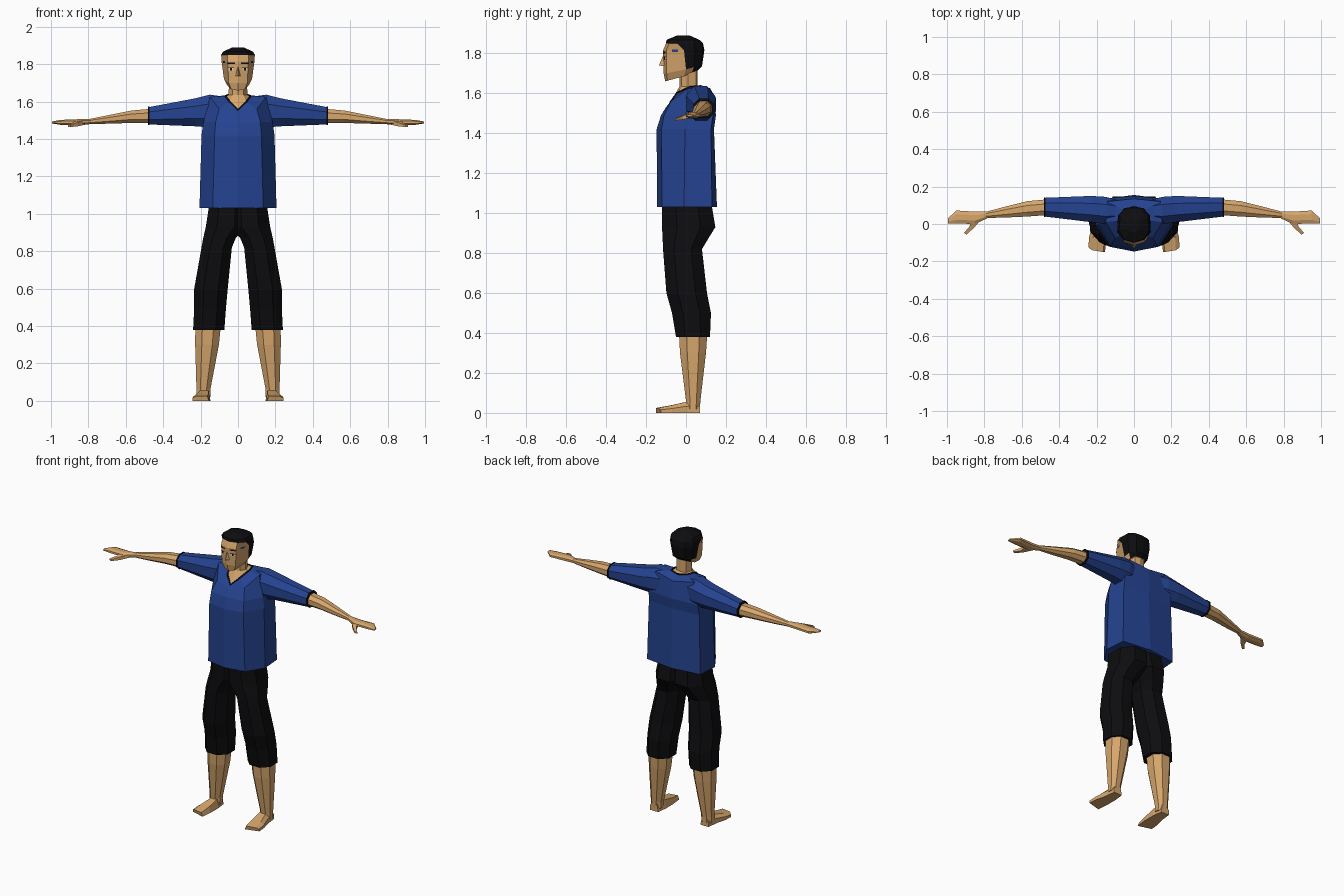
import bpy, bmesh, math
from mathutils import Vector

if "Cube" in bpy.data.objects:
    bpy.data.objects.remove(bpy.data.objects["Cube"])


def material(name, color):
    m = bpy.data.materials.new(name)
    m.diffuse_color = (*color, 1)
    m.use_nodes = True
    m.node_tree.nodes["Principled BSDF"].inputs["Base Color"].default_value = m.diffuse_color
    return m


SKIN = material("skin", (0.67, 0.38, 0.15))
BLUE = material("blue_cloth", (0.018, 0.056, 0.28))
BLACK = material("black", (0.004, 0.004, 0.005))
WHITE = material("eye_white", (0.7, 0.68, 0.62))


def make(name, verts, faces, mats, mirror=False, rule=None):
    """Mesh object, optionally mirrored across x, coloured by a face rule."""
    me = bpy.data.meshes.new(name)
    bm = bmesh.new()
    vs = [bm.verts.new(v) for v in verts]
    for f in faces:
        bm.faces.new([vs[i] for i in f])
    if len(faces) > 1:
        bmesh.ops.recalc_face_normals(bm, faces=bm.faces)
    if rule:
        for f in bm.faces:
            f.material_index = rule(f.calc_center_median())
    bm.to_mesh(me)
    bm.free()
    for m in mats:
        me.materials.append(m)
    ob = bpy.data.objects.new(name, me)
    bpy.context.collection.objects.link(ob)
    if mirror:
        mod = ob.modifiers.new("mirror", 'MIRROR')
        mod.use_mirror_merge = False
    return ob


def loft(name, rings, mats, mirror=False, rule=None, cap_start=True, cap_end=True):
    n = len(rings[0])
    verts = [p for r in rings for p in r]
    faces = [(k * n + i, k * n + (i + 1) % n, (k + 1) * n + (i + 1) % n, (k + 1) * n + i)
             for k in range(len(rings) - 1) for i in range(n)]
    if cap_start:
        faces.append(tuple(range(n)))
    if cap_end:
        faces.append(tuple(range(len(verts) - n, len(verts))))
    return make(name, verts, faces, mats, mirror, rule)


def sym(half, z=None):
    """Full ring from a half outline running front centre to back centre."""
    pts = [(p[0], p[1], p[2] if len(p) > 2 else z) for p in half]
    return pts + [(-x, y, h) for x, y, h in reversed(pts[1:-1])]


def octagon(a0, a1, b0, b1, c=0.28):
    """Chamfered rectangle in two axes."""
    da, db = (a1 - a0) * c, (b1 - b0) * c
    return [(a0 + da, b0), (a1 - da, b0), (a1, b0 + db), (a1, b1 - db),
            (a1 - da, b1), (a0 + da, b1), (a0, b1 - db), (a0, b0 + db)]


def upright(rows):
    return [[(a, b, z) for a, b in octagon(x0, x1, y0, y1)] for z, x0, x1, y0, y1 in rows]


def sideways(rows, c=0.28):
    return [[(x, a, b) for a, b in octagon(y0, y1, z0, z1, c)] for x, y0, y1, z0, z1 in rows]


# Shirt body with a V neckline
neckline = sym([(0, -.078, 1.555), (.045, -.045, 1.6), (.068, .02, 1.63),
                (.055, .075, 1.635), (0, .09, 1.63)])
loft("shirt_body", [
    sym([(0, -.145), (.135, -.12), (.206, -.01), (.195, .13), (0, .155)], 1.03),
    sym([(0, -.147), (.125, -.123), (.195, -.005), (.185, .125), (0, .14)], 1.42),
    sym([(0, -.125), (.12, -.11), (.185, .0), (.18, .135), (0, .15)], 1.49),
    sym([(0, -.1, 1.53), (.1, -.075, 1.56), (.15, .01, 1.625), (.14, .12, 1.625), (0, .135, 1.6)]),
    neckline], [BLUE], cap_end=False)

# Dark neckline trim
cu = bpy.data.curves.new("neck_trim", 'CURVE')
cu.dimensions = '3D'
cu.bevel_depth = .006
cu.bevel_resolution = 0
sp = cu.splines.new('POLY')
sp.points.add(len(neckline) - 1)
for p, v in zip(sp.points, neckline):
    p.co = (*v, 1)
sp.use_cyclic_u = True
cu.materials.append(BLACK)
bpy.context.collection.objects.link(bpy.data.objects.new("neck_trim", cu))

# Sleeves and dark cuffs
loft("sleeve", sideways([(.1, .01, .13, 1.47, 1.63), (.15, .0, .145, 1.462, 1.637),
                         (.23, .01, .15, 1.468, 1.617), (.478, .04, .14, 1.478, 1.57)]),
     [BLUE], mirror=True)
loft("sleeve_cuff", sideways([(.473, .037, .143, 1.475, 1.573), (.482, .037, .143, 1.475, 1.573)]),
     [BLACK], mirror=True)

# Arms, hands and thumbs
loft("arm", sideways([(.46, .048, .132, 1.484, 1.562), (.57, .04, .122, 1.486, 1.552),
                      (.68, .035, .095, 1.482, 1.53), (.79, .032, .066, 1.48, 1.508)]),
     [SKIN], mirror=True)
loft("hand", sideways([(.785, .03, .066, 1.48, 1.508), (.85, .0, .066, 1.474, 1.506),
                       (.95, .003, .072, 1.476, 1.502), (.995, .004, .03, 1.483, 1.493)]),
     [SKIN], mirror=True)
loft("thumb", [[(.81, .035, 1.478), (.87, .02, 1.478), (.87, .02, 1.502), (.81, .035, 1.502)],
               [(.855, -.02, 1.468), (.88, -.015, 1.468), (.88, -.015, 1.488), (.855, -.02, 1.488)],
               [(.895, -.056, 1.464), (.91, -.048, 1.464), (.91, -.048, 1.474), (.895, -.056, 1.474)]],
     [SKIN], mirror=True)

# Trousers
loft("trouser_leg", upright([(1.06, -.04, .152, -.12, .125), (.93, -.04, .172, -.12, .147),
                             (.87, .012, .186, -.117, .11), (.82, .033, .195, -.115, .08),
                             (.6, .055, .234, -.098, .105), (.5, .064, .234, -.07, .125),
                             (.38, .073, .24, -.05, .12)]), [BLACK], mirror=True)

# Lower legs and feet
loft("lower_leg", upright([(.42, .09, .228, -.036, .108), (.3, .102, .229, -.03, .1),
                           (.06, .148, .222, .0, .072), (.02, .148, .222, .0, .07)]),
     [SKIN], mirror=True)
foot = []
for y, x0, x1, h, skew in [(.07, .155, .215, .055, 0), (.0, .147, .222, .055, 0),
                           (-.08, .148, .24, .037, .01), (-.15, .155, .244, .025, .025)]:
    foot.append([(x0, y, 0), (x1, y + skew, 0), (x1, y + skew, h * .6),
                 (x1 - .02, y + skew * .4, h), (x0 + .01, y, h)])
loft("foot", foot, [SKIN], mirror=True)

# Neck, filling the V of the shirt
loft("neck", [[(x, y, z - .002) for x, y, z in neckline],
              sym([(0, -.032), (.03, -.022), (.05, .01), (.035, .05), (0, .058)], 1.635),
              sym([(0, -.032), (.03, -.022), (.048, .01), (.035, .05), (0, .058)], 1.74)],
     [SKIN], cap_start=False)


# Head, with hair above the hairline and behind the temples
def hair(c):
    return 1 if c.z > 1.853 or (c.y > 0 and c.z > 1.718) else 0


loft("head", [
    sym([(0, -.104, 1.66), (.035, -.092, 1.663), (.056, -.01, 1.685),
         (.055, .03, 1.705), (.035, .055, 1.715), (0, .06, 1.715)]),
    sym([(0, -.112, 1.7), (.05, -.097, 1.7), (.075, .0, 1.72),
         (.072, .04, 1.73), (.045, .075, 1.735), (0, .08, 1.735)]),
    sym([(0, -.115), (.055, -.0985), (.088, -.01), (.086, .045), (.05, .085), (0, .092)], 1.815),
    sym([(0, -.1), (.055, -.085), (.09, -.045), (.083, .04), (.05, .078), (0, .085)], 1.85),
    sym([(0, -.098), (.05, -.083), (.08, -.035), (.074, .04), (.043, .062), (0, .068)], 1.867),
    sym([(0, -.045), (.02, -.04), (.032, -.02), (.03, .005), (.02, .015), (0, .018)], 1.889)],
    [SKIN, BLACK], rule=hair)

# Nose
make("nose", [(0, -.114, 1.79), (-.016, -.105, 1.735), (.016, -.105, 1.735), (0, -.136, 1.739)],
     [(0, 1, 3), (0, 3, 2), (1, 2, 3)], [SKIN])


# Eyes and brows as thin plates following the front of the face
def plate(name, mat, x0, x1, z0, z1, lift):
    pts = [(x, -.115 + .3 * x + (1.815 - z) * .02 - lift, z)
           for x, z in ((x0, z0), (x1, z0), (x1, z1), (x0, z1))]
    make(name, pts, [(0, 1, 2, 3)], [mat], mirror=True)


plate("eye", WHITE, .023, .05, 1.766, 1.779, .002)
plate("pupil", BLACK, .031, .042, 1.766, 1.779, .004)
plate("eyelid", BLACK, .021, .052, 1.779, 1.783, .004)
plate("brow", BLACK, .016, .055, 1.8, 1.809, .004)

# Small blue patch on each temple
make("temple_patch", [(.068, -.07, 1.806), (.0805, -.04, 1.806), (.082, -.04, 1.818), (.069, -.07, 1.818)],
     [(0, 1, 2, 3)], [BLUE], mirror=True)
